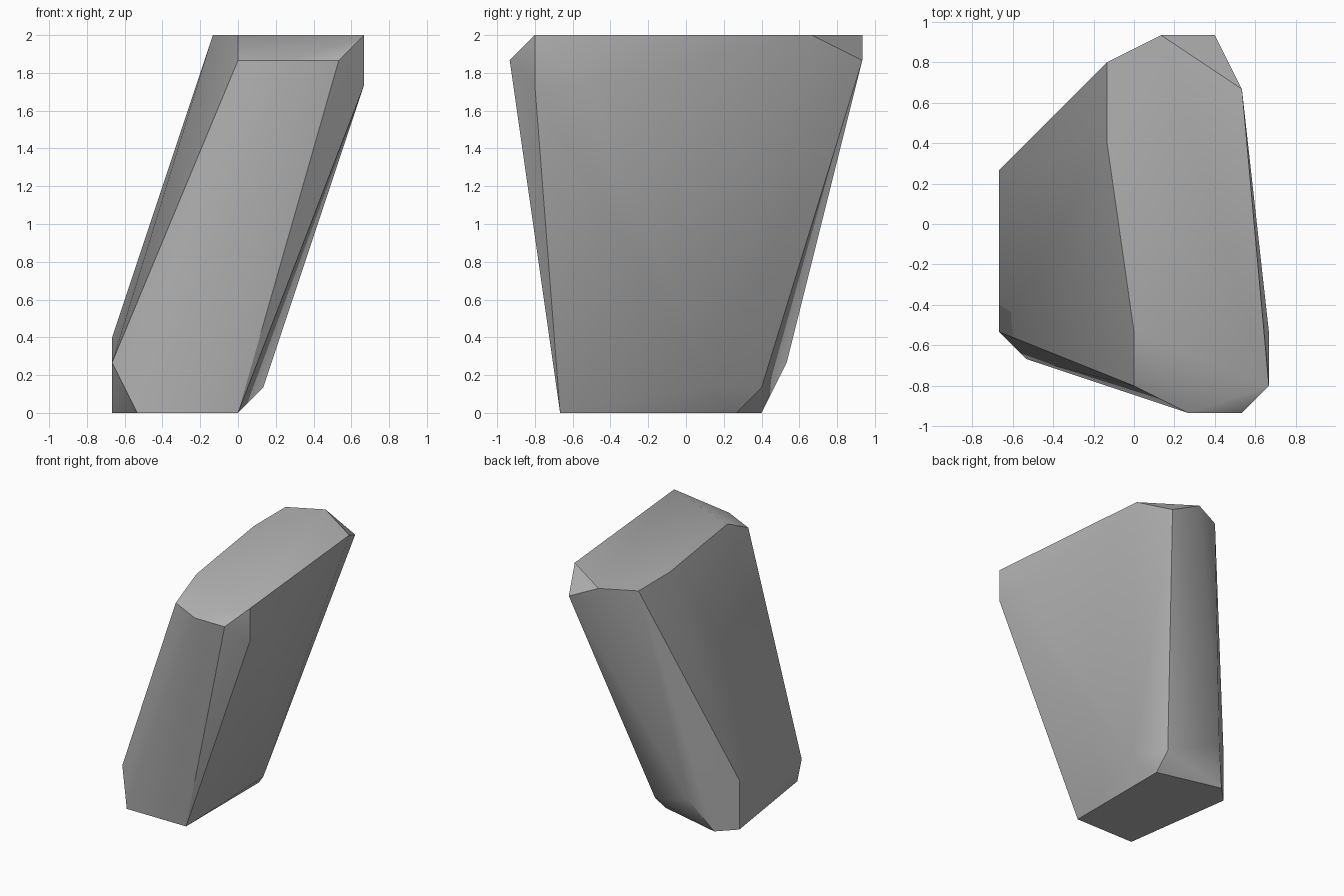
import bpy
import bmesh
import math

default_cube = bpy.data.objects.get("Cube")
if default_cube:
    bpy.data.objects.remove(default_cube, do_unlink=True)

# Corner points of the leaning stone, in grid units (the stone is 15 units tall)
UNIT = 2 / 15
base_corners = [(-4, -5, 0), (0, -5, 0), (0, 2, 0), (-4, 3, 0), (-5, 2, 0)]
lower_bevel = [(-5, -4, 2), (-5, 2, 3), (-3, 4, 2), (0, 3, 1), (1, 1, 1)]
upper_bevel = [(0, -6, 14), (2, -7, 14), (4, -7, 14),
               (5, -6, 13), (5, -4, 13), (3, 7, 14)]
top_corners = [(0, -4, 15), (5, -6, 15), (4, 5, 15),
               (1, 7, 15), (-1, 6, 15), (-1, 3, 15)]


def grey_stone_material():
    colour = (0.45, 0.45, 0.45, 1.0)
    material = bpy.data.materials.new("stone grey")
    material.use_nodes = True
    material.diffuse_color = colour
    shader = next(node for node in material.node_tree.nodes
                  if node.type == 'BSDF_PRINCIPLED')
    shader.inputs["Base Color"].default_value = colour
    shader.inputs["Roughness"].default_value = 0.8
    return material


def faceted_stone(name, corners, material):
    """Wrap a tight convex skin around the corner points."""
    bm = bmesh.new()
    for corner in corners:
        bm.verts.new([value * UNIT for value in corner])
    bmesh.ops.convex_hull(bm, input=list(bm.verts))
    loose = [vert for vert in bm.verts if not vert.link_faces]
    bmesh.ops.delete(bm, geom=loose, context='VERTS')
    # Merge the triangles of truly flat facets
    bmesh.ops.dissolve_limit(bm, angle_limit=math.radians(0.1),
                             verts=list(bm.verts), edges=list(bm.edges))
    bmesh.ops.recalc_face_normals(bm, faces=list(bm.faces))
    mesh = bpy.data.meshes.new(name)
    bm.to_mesh(mesh)
    bm.free()
    mesh.materials.append(material)
    stone = bpy.data.objects.new(name, mesh)
    bpy.context.collection.objects.link(stone)
    return stone


# Leaning stone, softly shaded with crisp main edges
stone = faceted_stone("leaning_stone",
                      base_corners + lower_bevel + upper_bevel + top_corners,
                      grey_stone_material())
bpy.ops.object.select_all(action='DESELECT')
stone.select_set(True)
bpy.context.view_layer.objects.active = stone
bpy.ops.object.shade_smooth_by_angle(angle=math.radians(30))
